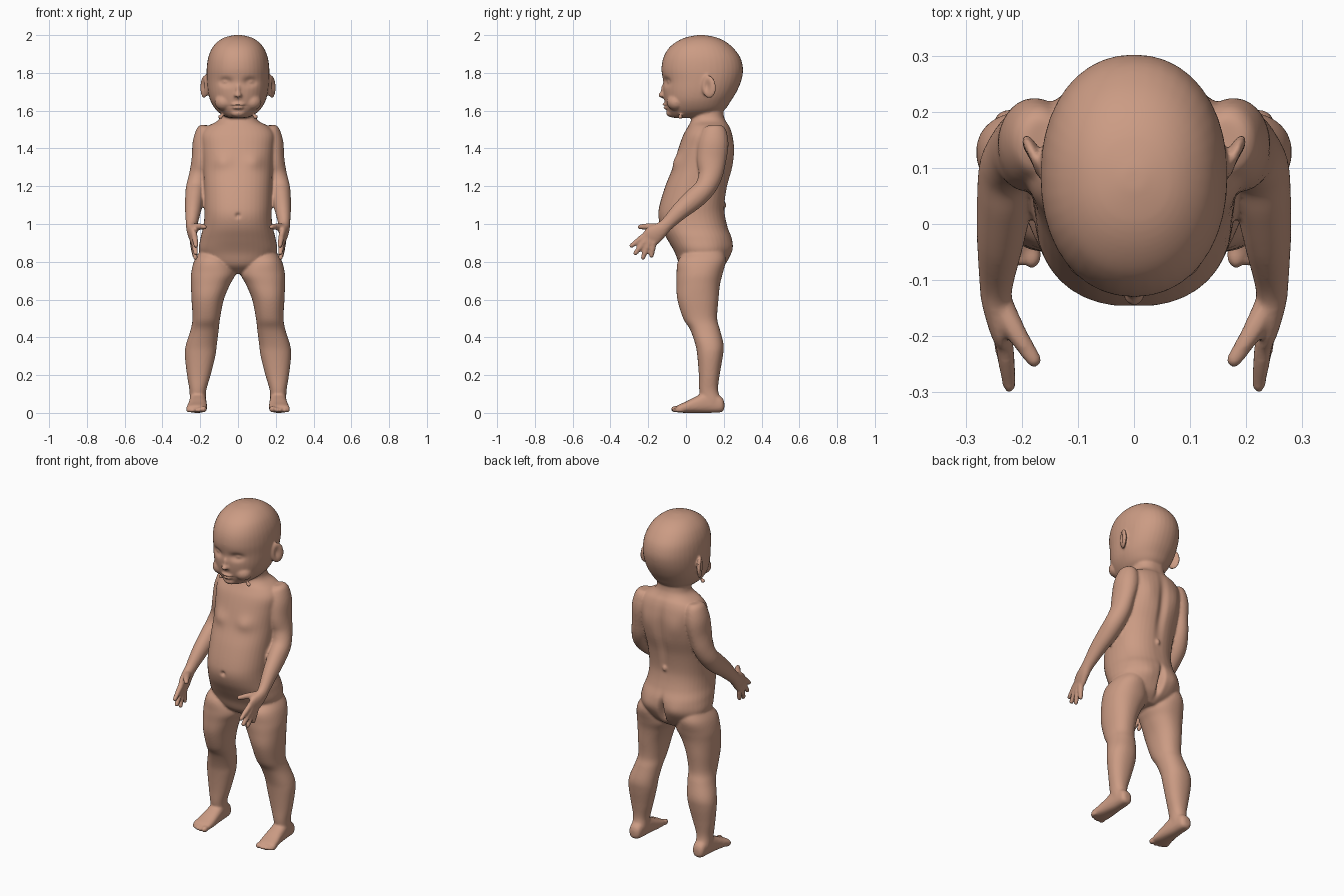
import bpy, bmesh, math
from mathutils import Vector, Matrix

skin = bpy.data.materials.new("skin")
skin.diffuse_color = (0.60, 0.33, 0.23, 1)
bm = bmesh.new()


def catmull(rows, n=5):
    out = []
    for i in range(len(rows) - 1):
        a, b, c, d = (rows[min(max(i + k, 0), len(rows) - 1)] for k in (-1, 0, 1, 2))
        for s in range(n):
            t = s / n
            out.append([0.5 * (2 * q + (r - p) * t + (2 * p - 5 * q + 4 * r - u) * t * t
                               + (3 * q - p - 3 * r + u) * t ** 3) for p, q, r, u in zip(a, b, c, d)])
    return out + [list(rows[-1])]


def skin_rings(rings):
    vs = [[bm.verts.new(p) for p in ring] for ring in rings]
    n = len(vs[0])
    for a, b in zip(vs, vs[1:]):
        for i in range(n):
            bm.faces.new((a[i], a[(i + 1) % n], b[(i + 1) % n], b[i]))
    bm.faces.new(vs[0])
    bm.faces.new(vs[-1])


def loft(rows, axis="z", side=1, e=2.2, n=40):
    """rows: position along axis, then low/high bounds of the two other directions"""
    rings = []
    for t, a0, a1, b0, b1 in catmull(rows):
        ring = []
        for i in range(n):
            w = 2 * math.pi * i / n
            c, s = math.cos(w), math.sin(w)
            u = (a0 + a1) / 2 + (a1 - a0) / 2 * math.copysign(abs(c) ** (2 / e), c)
            v = (b0 + b1) / 2 + (b1 - b0) / 2 * math.copysign(abs(s) ** (2 / e), s)
            ring.append((side * u, v, t) if axis == "z" else (side * u, t, v))
        rings.append(ring)
    skin_rings(rings)


def tube(rows, side=1, n=20):
    """rows: x, y, z, radius across x, radius in the yz plane"""
    pts = catmull(rows)
    rings = []
    for i, (x, y, z, rx, ry) in enumerate(pts):
        d = Vector(pts[min(i + 1, len(pts) - 1)][:3]) - Vector(pts[max(i - 1, 0)][:3])
        v = d.cross(Vector((1, 0, 0))).normalized()
        u = v.cross(d).normalized()
        ring = []
        for k in range(n):
            w = 2 * math.pi * k / n
            p = Vector((x, y, z)) + u * rx * math.cos(w) + v * ry * math.sin(w)
            ring.append((side * p.x, p.y, p.z))
        rings.append(ring)
    skin_rings(rings)


def blob(c, r, rz=0, rx=0, side=1):
    m = (Matrix.Translation((side * c[0], c[1], c[2])) @ Matrix.Rotation(side * rz, 4, 'Z')
         @ Matrix.Rotation(rx, 4, 'X') @ Matrix.Diagonal((*r, 1)))
    bmesh.ops.create_uvsphere(bm, u_segments=24, v_segments=16, radius=1, matrix=m)


# torso and neck: z, half width, front y, back y
torso = [(.735, .05, .03, .15), (.78, .15, -.03, .205), (.85, .205, -.06, .238), (.92, .2, -.10, .243),
         (.98, .185, -.132, .222), (1.04, .178, -.147, .208), (1.1, .178, -.14, .205),
         (1.2, .18, -.11, .22), (1.3, .185, -.07, .247), (1.4, .192, -.04, .255), (1.47, .195, -.015, .247),
         (1.515, .165, .01, .232), (1.545, .11, .025, .212), (1.58, .092, .03, .2), (1.66, .09, .03, .2)]
loft([(z, -w, w, a, b) for z, w, a, b in torso], e=2.3)

# head: same layout
head = [(1.562, .045, -.07, .06), (1.575, .08, -.085, .15), (1.605, .117, -.1, .205), (1.65, .145, -.113, .237),
        (1.7, .159, -.12, .268), (1.76, .165, -.122, .293), (1.82, .166, -.13, .302), (1.88, .158, -.12, .288),
        (1.93, .138, -.092, .252), (1.965, .108, -.05, .21), (1.988, .07, .0, .16), (2.0, .02, .06, .1)]
loft([(z, -w, w, a, b) for z, w, a, b in head], e=2.15)

# nose, lips, chin
blob((0, -.122, 1.682), (.021, .024, .017))
blob((0, -.115, 1.71), (.014, .018, .035))
blob((0, -.104, 1.633), (.036, .022, .009))
blob((0, -.1, 1.616), (.03, .022, .009))
blob((0, -.075, 1.587), (.04, .03, .022))
# small bump on the lower back
blob((0, .205, 1.1), (.013, .013, .018))

leg = [(.87, .07, .19, .02, .19), (.81, .04, .23, -.04, .21), (.74, .014, .248, -.05, .195),
       (.68, .042, .249, -.05, .18), (.6, .075, .246, -.046, .172), (.5, .095, .241, -.015, .165),
       (.44, .102, .251, .022, .18), (.36, .112, .276, .05, .199), (.3, .12, .281, .06, .195),
       (.2, .145, .27, .068, .178), (.12, .168, .257, .07, .17), (.06, .17, .255, .08, .188),
       (.02, .178, .247, .09, .188)]
foot = [(.203, .2, .23, .022, .055), (.187, .178, .248, .004, .085), (.12, .17, .255, 0, .115),
        (.05, .165, .262, 0, .085), (0, .163, .27, 0, .06), (-.035, .165, .274, .002, .045),
        (-.05, .17, .268, .006, .036)]
arm = [(.165, .15, 1.522, .03, .035), (.168, .15, 1.5, .05, .062), (.178, .145, 1.43, .062, .08),
       (.19, .135, 1.34, .056, .078), (.205, .13, 1.26, .054, .064), (.222, .1, 1.19, .054, .056),
       (.23, .045, 1.135, .05, .056), (.238, -.03, 1.07, .042, .047), (.245, -.1, 1.0, .031, .036),
       (.245, -.135, .968, .027, .042), (.238, -.175, .938, .022, .052), (.234, -.2, .918, .015, .045)]
# finger roots and tips as (x, y, z)
fingers = [((.232, -.205, .95), (.222, -.288, .885)), ((.236, -.2, .93), (.224, -.268, .845)),
           ((.238, -.19, .915), (.226, -.228, .822)), ((.24, -.17, .908), (.23, -.183, .832))]

for s in (1, -1):
    loft(leg, side=s)
    loft(foot, axis="y", side=s, e=2.5)
    tube(arm, s, 28)
    for root, tip in fingers:
        mid = [(a + b) / 2 for a, b in zip(root, tip)]
        tube([(*root, .016, .016), (*mid, .0155, .0155), (*tip, .0125, .0125)], s)
        blob(tip, (.0125,) * 3, side=s)
    # thumb
    tube([(.24, -.14, .975, .024, .026), (.212, -.19, .985, .019, .019), (.18, -.24, .985, .014, .014)], s)
    blob((.178, -.242, .984), (.014,) * 3, side=s)
    # toes, big toe on the inside
    for x, y, r in ((.182, -.056, .018), (.207, -.054, .0135), (.228, -.05, .0125),
                    (.247, -.042, .012), (.263, -.031, .0115)):
        blob((x, y, r + .002), (r * .95, .024, r), side=s)
    # ear, cheek, eyeball, neck bump
    blob((.178, .12, 1.727), (.014, .042, .062), rz=-.42, rx=.12, side=s)
    blob((.072, -.052, 1.645), (.052, .05, .045), side=s)
    blob((.093, -.03, 1.567), (.013, .013, .013), side=s)

# fuse the parts into one smooth skin
bmesh.ops.recalc_face_normals(bm, faces=bm.faces)
me = bpy.data.meshes.new("infant_body")
bm.to_mesh(me)
bm.free()
body = bpy.data.objects.new("infant_body", me)
bpy.context.collection.objects.link(body)
bpy.context.view_layer.objects.active = body
body.select_set(True)
rm = body.modifiers.new("fuse", 'REMESH')
rm.mode, rm.voxel_size = 'VOXEL', .0065
sm = body.modifiers.new("soften", 'SMOOTH')
sm.factor, sm.iterations = .5, 6
for m in ("fuse", "soften"):
    bpy.ops.object.modifier_apply(modifier=m)

# sculpted details: centre, falloff size, push vector
details = [((0, -.147, 1.045), (.012, .05, .012), (0, .014, 0)),      # navel
           ((0, .25, .84), (.014, .07, .07), (0, -.045, 0)),          # cleft
           ((0, .25, 1.3), (.025, .08, .17), (0, -.016, 0)),          # spine
           ((.09, .24, .87), (.06, .06, .05), (0, .012, 0)),          # buttock
           ((.085, -.05, 1.33), (.05, .06, .04), (0, -.014, 0)),      # chest
           ((.066, -.11, 1.752), (.034, .05, .02), (0, .022, 0)),     # eye socket
           ((.068, -.10, 1.752), (.018, .05, .011), (0, -.012, 0)),   # eyelid
           ((0, -.12, 1.624), (.034, .03, .004), (0, .012, 0)),       # mouth line
           ((.01, -.135, 1.668), (.005, .02, .005), (0, .006, .006)),  # nostril
           ((.19, .112, 1.73), (.02, .016, .03), (-.013, 0, 0)),      # ear hollow
           ((.1, .25, 1.38), (.05, .05, .07), (0, .008, 0))]          # shoulder blade
for v in body.data.vertices:
    p = v.co.copy()
    for c, r, d in details:
        for s in ((1, -1) if c[0] else (1,)):
            q = sum(((p[k] - (s * c[k] if k == 0 else c[k])) / r[k]) ** 2 for k in range(3))
            if q < 9:
                v.co += Vector((s * d[0], d[1], d[2])) * math.exp(-q)

body.data.materials.clear()
body.data.materials.append(skin)
for f in body.data.polygons:
    f.material_index = 0
    f.use_smooth = True
